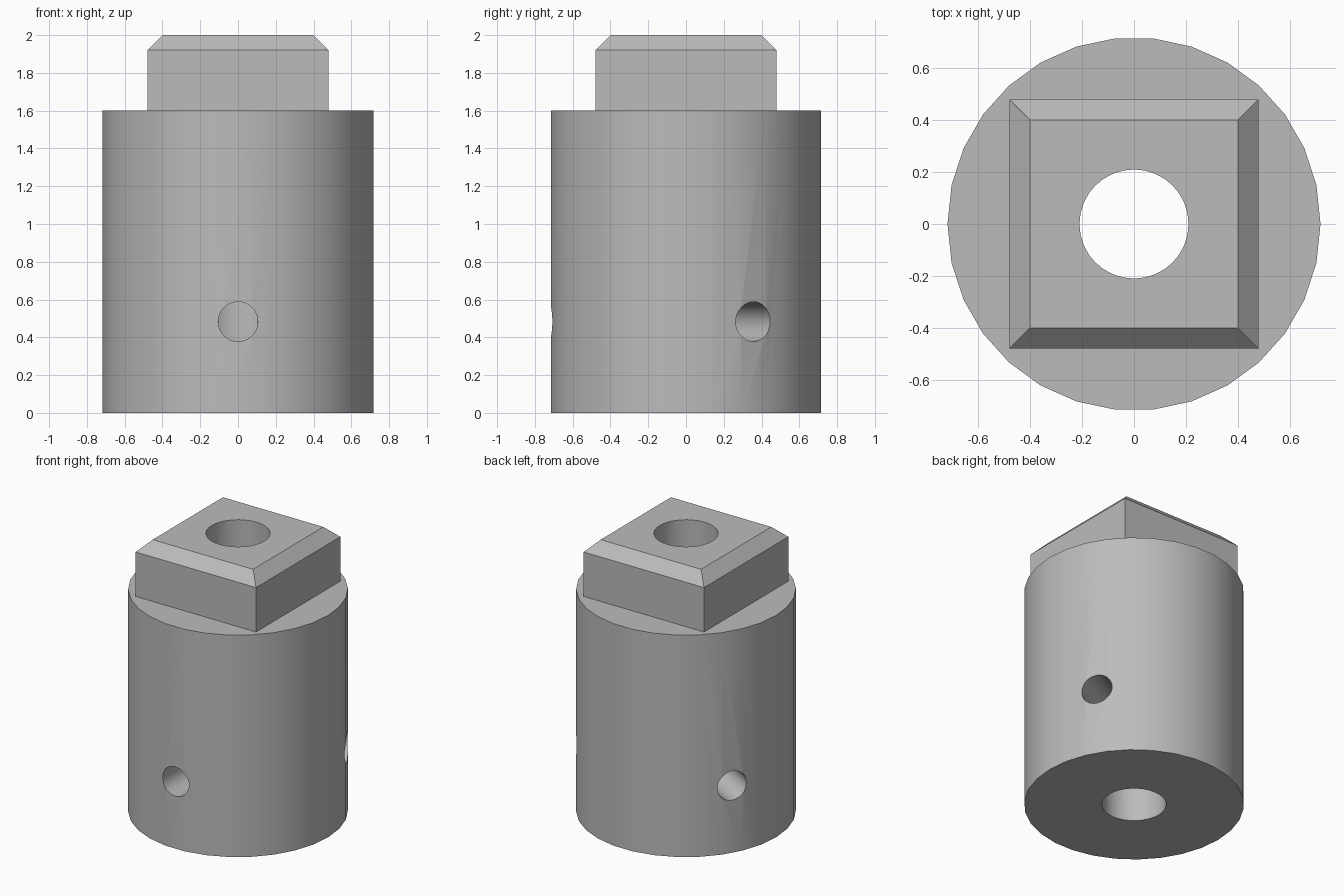
import bpy
import bmesh
from math import radians, pi
from mathutils import Matrix, Vector

cube = bpy.data.objects.get("Cube")
if cube:
    bpy.data.objects.remove(cube, do_unlink=True)

# Sizes
BODY_R, BODY_H = 0.718, 1.6
HEAD_HALF, HEAD_TOP, CHAMFER = 0.48, 2.0, 0.08
BORE_R, PIN_R, PIN_Z = 0.21, 0.105, 0.483

steel = bpy.data.materials.new("grey_steel")
steel.use_nodes = True
colour = (0.5, 0.5, 0.5, 1)
steel.diffuse_color = colour
steel.node_tree.nodes["Principled BSDF"].inputs["Base Color"].default_value = colour


def make_object(name, bm):
    mesh = bpy.data.meshes.new(name)
    bm.to_mesh(mesh)
    bm.free()
    mesh.materials.append(steel)
    obj = bpy.data.objects.new(name, mesh)
    bpy.context.collection.objects.link(obj)
    return obj


def cylinder(name, radius, depth, segments, matrix):
    bm = bmesh.new()
    bmesh.ops.create_cone(bm, cap_ends=True, segments=segments, radius1=radius,
                          radius2=radius, depth=depth, matrix=matrix)
    return make_object(name, bm)


def combine(target, other, operation):
    """Apply a boolean to the target and remove the helper solid."""
    other.hide_render = True
    mod = target.modifiers.new(operation.title(), 'BOOLEAN')
    mod.operation = operation
    mod.solver = 'EXACT'
    mod.object = other
    bpy.context.view_layer.objects.active = target
    bpy.ops.object.modifier_apply(modifier=mod.name)
    bpy.data.objects.remove(other, do_unlink=True)


# Round body
body = cylinder("socket_body", BODY_R, BODY_H, 30,
                Matrix.Translation((0, 0, BODY_H / 2)) @ Matrix.Rotation(pi / 2, 4, 'Z'))

# Square head with a chamfered top, sunk into the body before joining
bm = bmesh.new()
bottom = BODY_H - 0.4
bmesh.ops.create_cube(bm, size=1, matrix=Matrix.Translation((0, 0, (bottom + HEAD_TOP) / 2))
                      @ Matrix.Diagonal((2 * HEAD_HALF, 2 * HEAD_HALF, HEAD_TOP - bottom, 1)))
top_edges = [e for e in bm.edges if all(v.co.z > BODY_H for v in e.verts)]
bmesh.ops.bevel(bm, geom=top_edges, offset=CHAMFER, segments=1, affect='EDGES')
combine(body, make_object("square_head", bm), 'UNION')

# Central bore through the whole length
combine(body, cylinder("bore_cutter", BORE_R, 3, 32, Matrix.Translation((0, 0, 1))),
        'DIFFERENCE')

# Three radial pin holes running from the outside into the bore
for angle in (-90, 30, 150):
    turn = Matrix.Rotation(radians(angle), 4, 'Z')
    place = Matrix.Translation((0, 0, PIN_Z)) @ turn @ Matrix.Translation(
        Vector((0.5, 0, 0))) @ Matrix.Rotation(pi / 2, 4, 'Y')
    combine(body, cylinder("pin_cutter", PIN_R, 0.8, 32, place), 'DIFFERENCE')

# Smooth round walls, crisp edges elsewhere
bpy.ops.object.select_all(action='DESELECT')
body.select_set(True)
bpy.context.view_layer.objects.active = body
bpy.ops.object.shade_smooth_by_angle(angle=radians(30))
